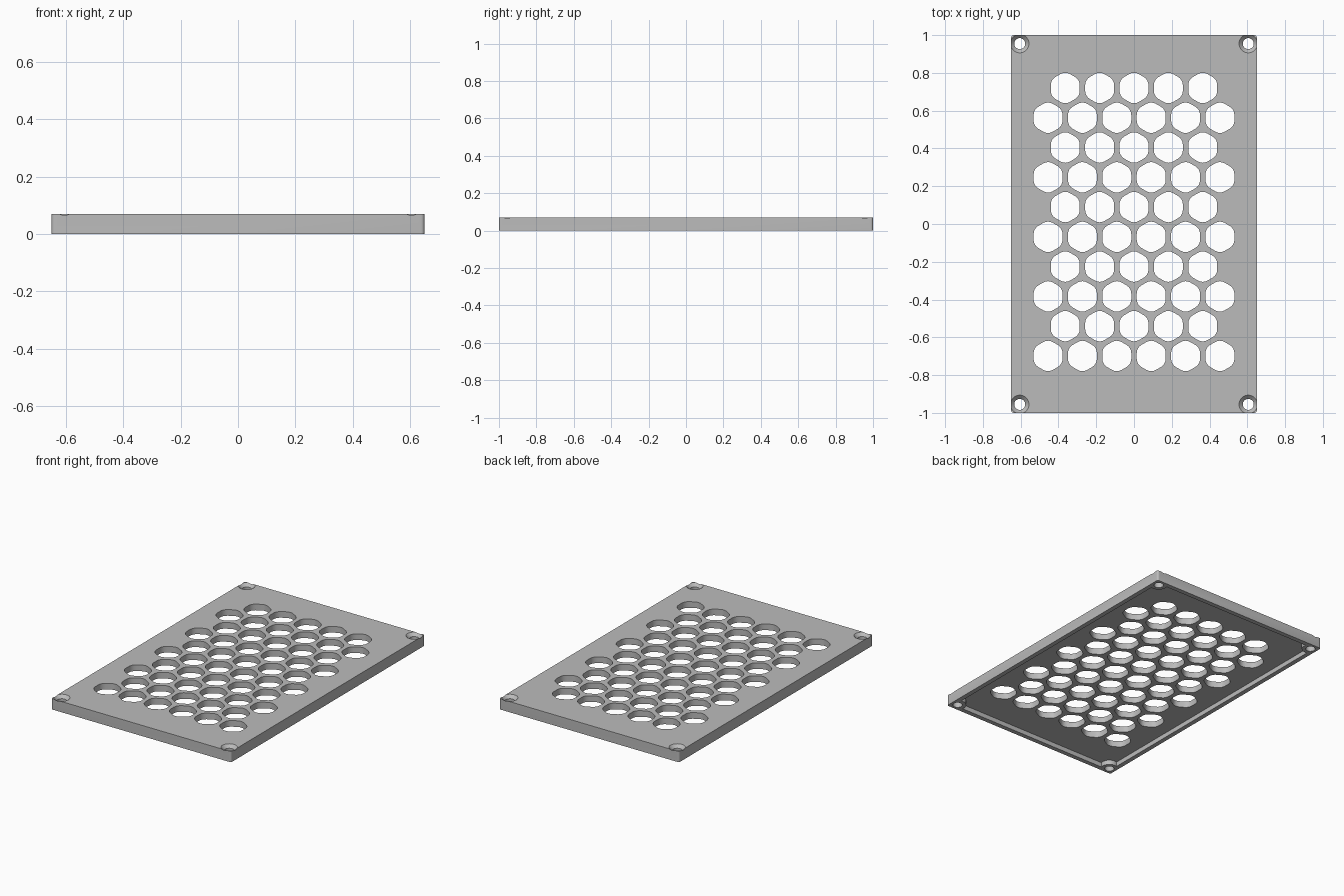
import bpy, bmesh
from math import sin, cos, pi, radians, sqrt

cube = bpy.data.objects.get("Cube")
if cube:
    bpy.data.objects.remove(cube, do_unlink=True)

HX, HY, H = 0.65, 1.0, 0.07       # half width, half length, height
PLATE_Z = 0.03                    # underside of the plate
SX, SY = 0.605, 0.955             # screw hole centres
RIM, BOSS = 0.03, 0.053           # rim width, corner boss radius
PITCH, APOTHEM, FILLET = 0.182, 0.0765, 0.05

grey = bpy.data.materials.new("plain grey")
grey.use_nodes = True
grey.diffuse_color = (0.5, 0.5, 0.5, 1)
grey.node_tree.nodes["Principled BSDF"].inputs["Base Color"].default_value = (0.5, 0.5, 0.5, 1)


def loft(bm, rings):
    """Closed solid through rings given as (outline, z)."""
    loops = [[bm.verts.new((x, y, z)) for x, y in pts] for pts, z in rings]
    n = len(loops[0])
    bm.faces.new(loops[0][::-1])
    bm.faces.new(loops[-1])
    for a, b in zip(loops, loops[1:]):
        for i in range(n):
            j = (i + 1) % n
            bm.faces.new((a[i], a[j], b[j], b[i]))


def make_object(name, bm):
    bmesh.ops.recalc_face_normals(bm, faces=bm.faces)
    me = bpy.data.meshes.new(name)
    bm.to_mesh(me)
    bm.free()
    me.materials.append(grey)
    ob = bpy.data.objects.new(name, me)
    bpy.context.collection.objects.link(ob)
    return ob


def arc(cx, cy, r, a0, a1, steps):
    return [(cx + r * cos(a0 + (a1 - a0) * i / steps),
             cy + r * sin(a0 + (a1 - a0) * i / steps)) for i in range(steps + 1)]


def circle(cx, cy, r):
    return arc(cx, cy, r, 0, 2 * pi, 32)[:-1]


def rounded_hexagon(cx, cy):
    pts = []
    reach = (APOTHEM - FILLET) / cos(pi / 6)
    for k in range(6):
        a = radians(30 + 60 * k)
        pts += arc(cx + reach * cos(a), cy + reach * sin(a), FILLET, a - pi / 6, a + pi / 6, 4)
    return pts


# Outer slab with slightly rounded upright corners
R = 0.012
outline = []
for k, (sx, sy) in enumerate([(1, 1), (-1, 1), (-1, -1), (1, -1)]):
    outline += arc(sx * (HX - R), sy * (HY - R), R, k * pi / 2, (k + 1) * pi / 2, 4)
bm = bmesh.new()
loft(bm, [(outline, 0), (outline, H)])
cover = make_object("vent_cover", bm)

# Underside pocket that leaves a rim and round corner bosses
off = SX - (HX - RIM)
reach = sqrt(BOSS ** 2 - off ** 2)
swing = math_angle = pi / 2 - sin(-off / BOSS)
corner = [(SX + x, SY + y) for x, y in
          arc(0, 0, BOSS, radians(286.4), radians(163.6), 14)]
pocket = []
for sx, sy in [(1, 1), (-1, 1), (-1, -1), (1, -1)]:
    pts = [(sx * x, sy * y) for x, y in corner]
    pocket += pts if sx * sy > 0 else pts[::-1]
bm = bmesh.new()
loft(bm, [(pocket, -0.05), (pocket, PLATE_Z)])
pocket_cutter = make_object("pocket_cutter", bm)

# Staggered honeycomb openings, rows of five and six
bm = bmesh.new()
for row in range(10):
    count = 5 + row % 2
    y = 0.72 - row * PITCH * cos(pi / 6)
    for i in range(count):
        hexagon = rounded_hexagon((i - (count - 1) / 2) * PITCH, y)
        loft(bm, [(hexagon, -0.05), (hexagon, H + 0.05)])

# Countersunk screw holes
for sx in (-1, 1):
    for sy in (-1, 1):
        x, y = sx * SX, sy * SY
        loft(bm, [(circle(x, y, 0.029), -0.05), (circle(x, y, 0.029), H - 0.02),
                  (circle(x, y, 0.049), H), (circle(x, y, 0.049), H + 0.05)])
hole_cutter = make_object("hole_cutter", bm)

# Cut everything out of the slab
bpy.ops.object.select_all(action='DESELECT')
bpy.context.view_layer.objects.active = cover
cover.select_set(True)
for cutter in (pocket_cutter, hole_cutter):
    cutter.hide_render = True
    mod = cover.modifiers.new("cut", 'BOOLEAN')
    mod.operation = 'DIFFERENCE'
    mod.solver = 'EXACT'
    mod.object = cutter
    bpy.ops.object.modifier_apply(modifier=mod.name)
    bpy.data.objects.remove(cutter, do_unlink=True)

bpy.ops.object.shade_smooth_by_angle(angle=radians(30))
